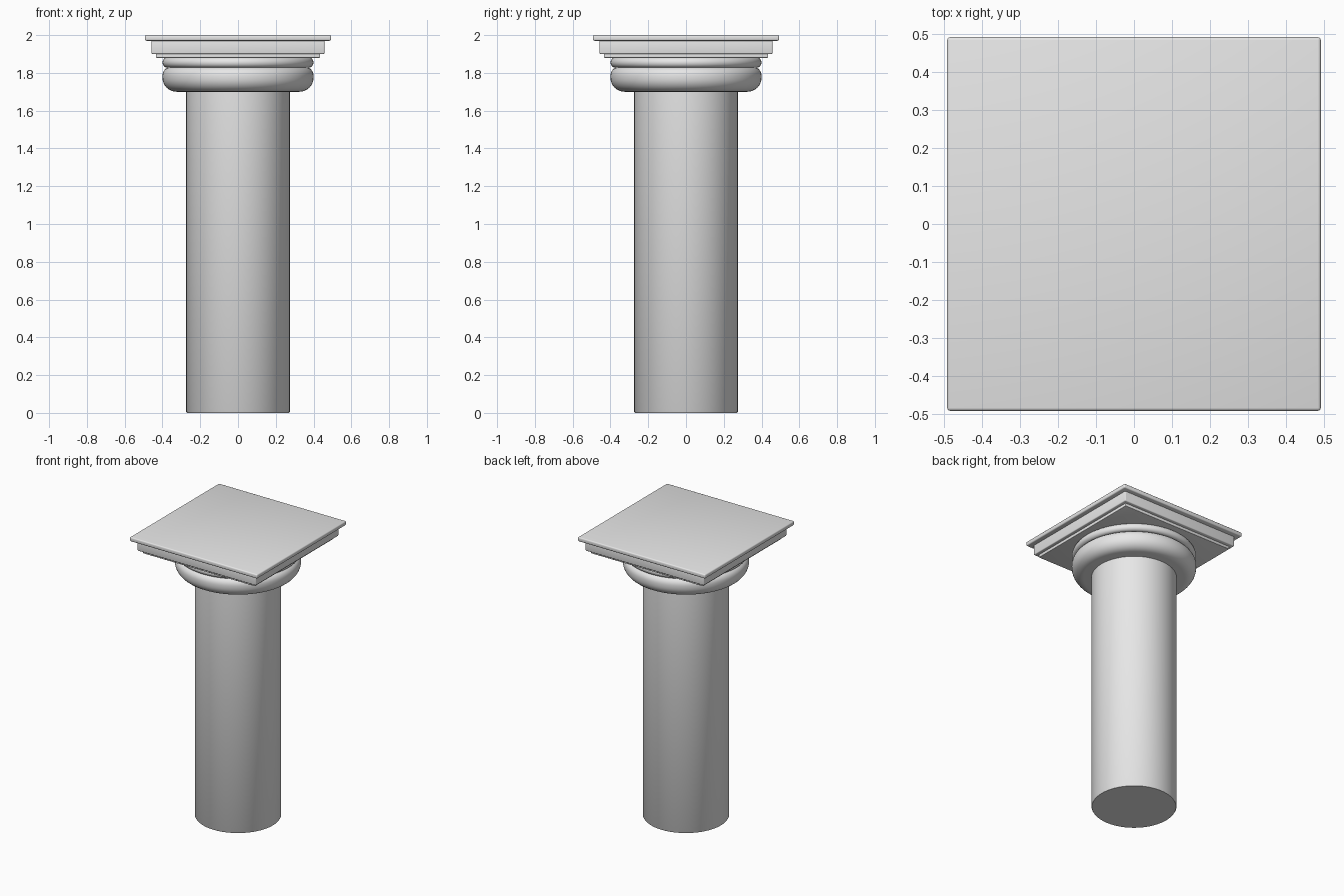
import bpy, bmesh, math

if "Cube" in bpy.data.objects:
    bpy.data.objects.remove(bpy.data.objects["Cube"])

stone = bpy.data.materials.new("grey stone")
stone.diffuse_color = (0.8, 0.8, 0.8, 1)
stone.use_nodes = True
stone.node_tree.nodes["Principled BSDF"].inputs["Base Color"].default_value = stone.diffuse_color


def finish(name, bm):
    """Turn a bmesh into a named, smooth-by-angle stone object."""
    bmesh.ops.recalc_face_normals(bm, faces=bm.faces[:])
    mesh = bpy.data.meshes.new(name)
    bm.to_mesh(mesh)
    bm.free()
    mesh.materials.append(stone)
    mesh.shade_smooth()
    mesh.set_sharp_from_angle(angle=math.radians(40))
    obj = bpy.data.objects.new(name, mesh)
    bpy.context.collection.objects.link(obj)


def lathe(name, profile, steps=64):
    """Revolve an (r, z) profile that starts and ends on the axis."""
    bm = bmesh.new()
    verts = [bm.verts.new((r, 0, z)) for r, z in profile]
    edges = [bm.edges.new(p) for p in zip(verts, verts[1:])]
    bmesh.ops.spin(bm, geom=verts + edges, cent=(0, 0, 0), axis=(0, 0, 1),
                   angle=2 * math.pi, steps=steps, use_merge=True)
    bmesh.ops.remove_doubles(bm, verts=bm.verts[:], dist=1e-5)
    finish(name, bm)


def slab(name, half, z0, z1, bevel):
    """Square slab with softened edges."""
    bm = bmesh.new()
    bmesh.ops.create_cube(bm, size=1)
    for v in bm.verts:
        v.co = (v.co.x * 2 * half, v.co.y * 2 * half,
                (z0 + z1) / 2 + v.co.z * (z1 - z0))
    bmesh.ops.bevel(bm, geom=bm.edges[:], offset=bevel, segments=3,
                    profile=0.5, affect='EDGES')
    finish(name, bm)


def arc(r, z, rr, rz, a0, a1, n=8):
    """Elliptical arc of profile points."""
    return [(r + rr * math.cos(math.radians(a0 + (a1 - a0) * i / n)),
             z + rz * math.sin(math.radians(a0 + (a1 - a0) * i / n)))
            for i in range(n + 1)]


# Plain round shaft with a slightly softened foot
lathe("shaft", [(0, 0), (0.27, 0), (0.274, 0.006), (0.274, 1.71), (0, 1.71)])

# Large cushion and thin ring of the capital
lathe("cushion", [(0, 1.70)] + arc(0.325, 1.775, 0.075, 0.075, -90, 0)
      + arc(0.36, 1.785, 0.04, 0.045, 0, 90) + [(0, 1.83)])
lathe("ring", [(0, 1.828)] + arc(0.375, 1.855, 0.025, 0.027, -90, 90)
      + [(0, 1.882)])

# Stepped square top
slab("lower_slab", 0.434, 1.88, 1.905, 0.003)
slab("middle_slab", 0.458, 1.90, 1.975, 0.006)
slab("top_slab", 0.493, 1.97, 2.0, 0.008)
